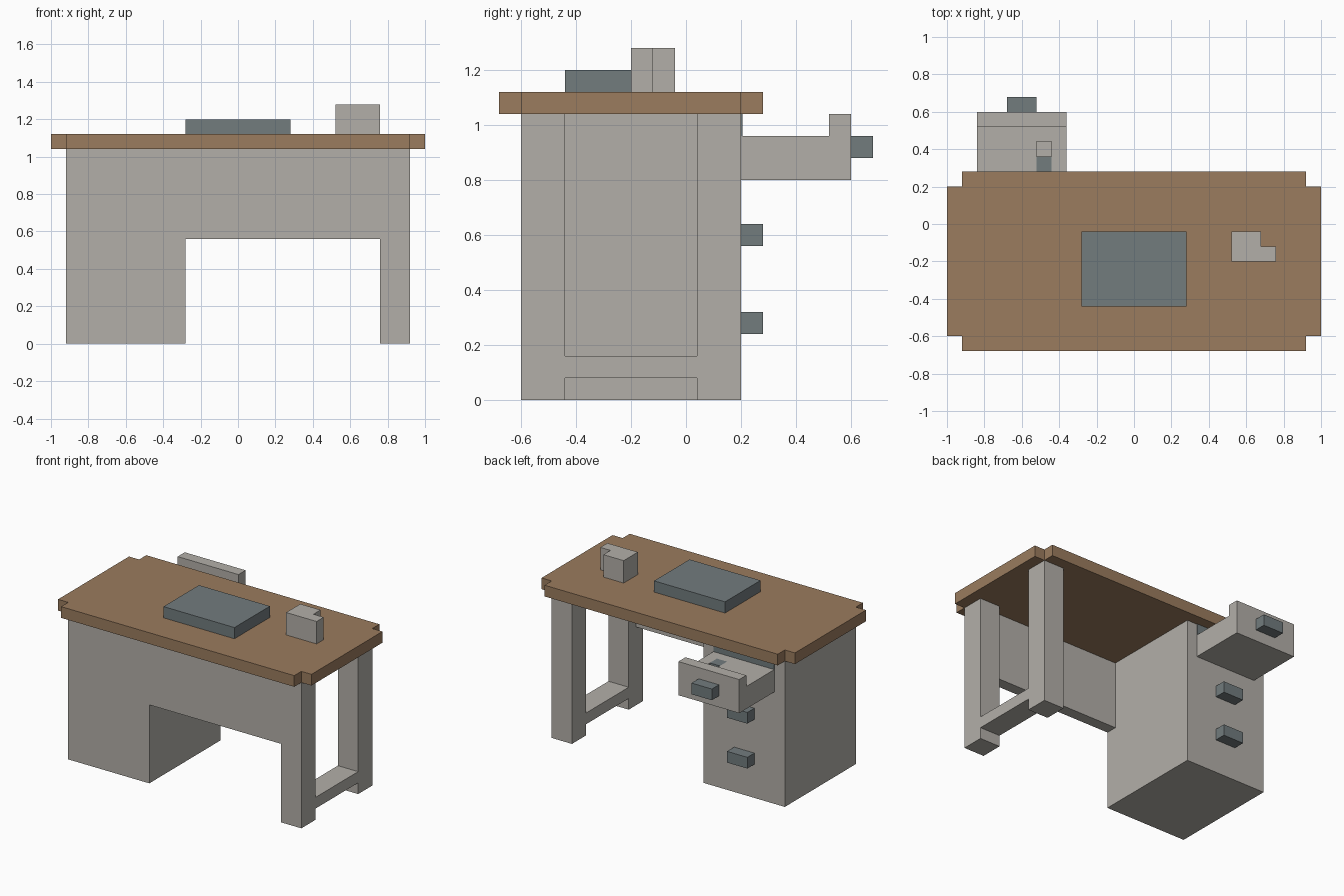
import bpy
import bmesh

cube = bpy.data.objects.get("Cube")
if cube:
    bpy.data.objects.remove(cube, do_unlink=True)


def material(name, color):
    mat = bpy.data.materials.new(name)
    mat.use_nodes = True
    mat.diffuse_color = (*color, 1)
    mat.node_tree.nodes["Principled BSDF"].inputs["Base Color"].default_value = (*color, 1)
    return mat


stone = material("warm grey", (0.45, 0.43, 0.395))
wood = material("brown wood", (0.325, 0.2, 0.112))
slate = material("dark slate", (0.168, 0.2, 0.208))


def prism(name, outline, low, high, mat, axis="z"):
    """Extrude a 2D outline: (x, y) along z, or (y, z) along x."""
    def place(point, depth):
        return (*point, depth) if axis == "z" else (depth, *point)

    bm = bmesh.new()
    face = bm.faces.new([bm.verts.new(place(p, low)) for p in outline])
    moved = bmesh.ops.extrude_face_region(bm, geom=[face])["geom"]
    shift = place((0, 0), high - low)
    bmesh.ops.translate(bm, vec=shift, verts=[v for v in moved if isinstance(v, bmesh.types.BMVert)])
    bmesh.ops.recalc_face_normals(bm, faces=bm.faces)
    mesh = bpy.data.meshes.new(name)
    bm.to_mesh(mesh)
    bm.free()
    mesh.materials.append(mat)
    obj = bpy.data.objects.new(name, mesh)
    bpy.context.collection.objects.link(obj)
    return obj


def box(name, x, y, z, mat):
    outline = [(x[0], y[0]), (x[1], y[0]), (x[1], y[1]), (x[0], y[1])]
    return prism(name, outline, z[0], z[1], mat)


# Tabletop with a square notch at each corner
corner = [(1, 0.4), (0.92, 0.4), (0.92, 0.48)]
outline = []
for sx, sy in ((1, 1), (-1, 1), (-1, -1), (1, -1)):
    points = [(sx * x, sy * y - 0.2) for x, y in corner]
    outline += points if sx * sy > 0 else points[::-1]
prism("tabletop", outline, 1.04, 1.12, wood)

# Drawer cabinet, modesty panel and leg frame
box("cabinet", (-0.92, -0.28), (-0.6, 0.2), (0, 1.04), stone)
box("front_panel", (-0.28, 0.76), (-0.6, -0.52), (0.56, 1.04), stone)
for name, y in (("front_leg", -0.6), ("back_leg", 0.04)):
    box(name, (0.76, 0.92), (y, y + 0.16), (0, 1.04), stone)
box("leg_crossbar", (0.76, 0.92), (-0.44, 0.04), (0.08, 0.16), stone)

# Open drawer with a raised front, and the dark slot above it
side = [(0.2, 0.8), (0.6, 0.8), (0.6, 1.04), (0.52, 1.04), (0.52, 0.96), (0.2, 0.96)]
drawer = prism("open_drawer", side, -0.84, -0.36, stone, "x")
box("drawer_slot", (-0.84, -0.36), (0.2, 0.205), (0.96, 1.04), slate)

# Small pocket in the drawer with a dark item beside it
cutter = box("pocket_cutter", (-0.52, -0.44), (0.28, 0.44), (0.88, 1.0), stone)
cutter.hide_render = True
cutter.hide_viewport = True
cut = drawer.modifiers.new("pocket", "BOOLEAN")
cut.operation = "DIFFERENCE"
cut.solver = "EXACT"
cut.object = cutter
box("drawer_item", (-0.52, -0.44), (0.28, 0.36), (0.88, 0.96), slate)

# Drawer handles
for name, y, z in (("top_handle", 0.6, 0.88), ("middle_handle", 0.2, 0.56), ("bottom_handle", 0.2, 0.24)):
    box(name, (-0.68, -0.52), (y, y + 0.08), (z, z + 0.08), slate)

# Items on the desk: a flat pad and a mug with a side handle
box("desk_pad", (-0.28, 0.28), (-0.44, -0.04), (1.12, 1.2), slate)
mug = [(0.52, -0.2), (0.76, -0.2), (0.76, -0.12), (0.68, -0.12), (0.68, -0.04), (0.52, -0.04)]
prism("mug", mug, 1.12, 1.28, stone)
